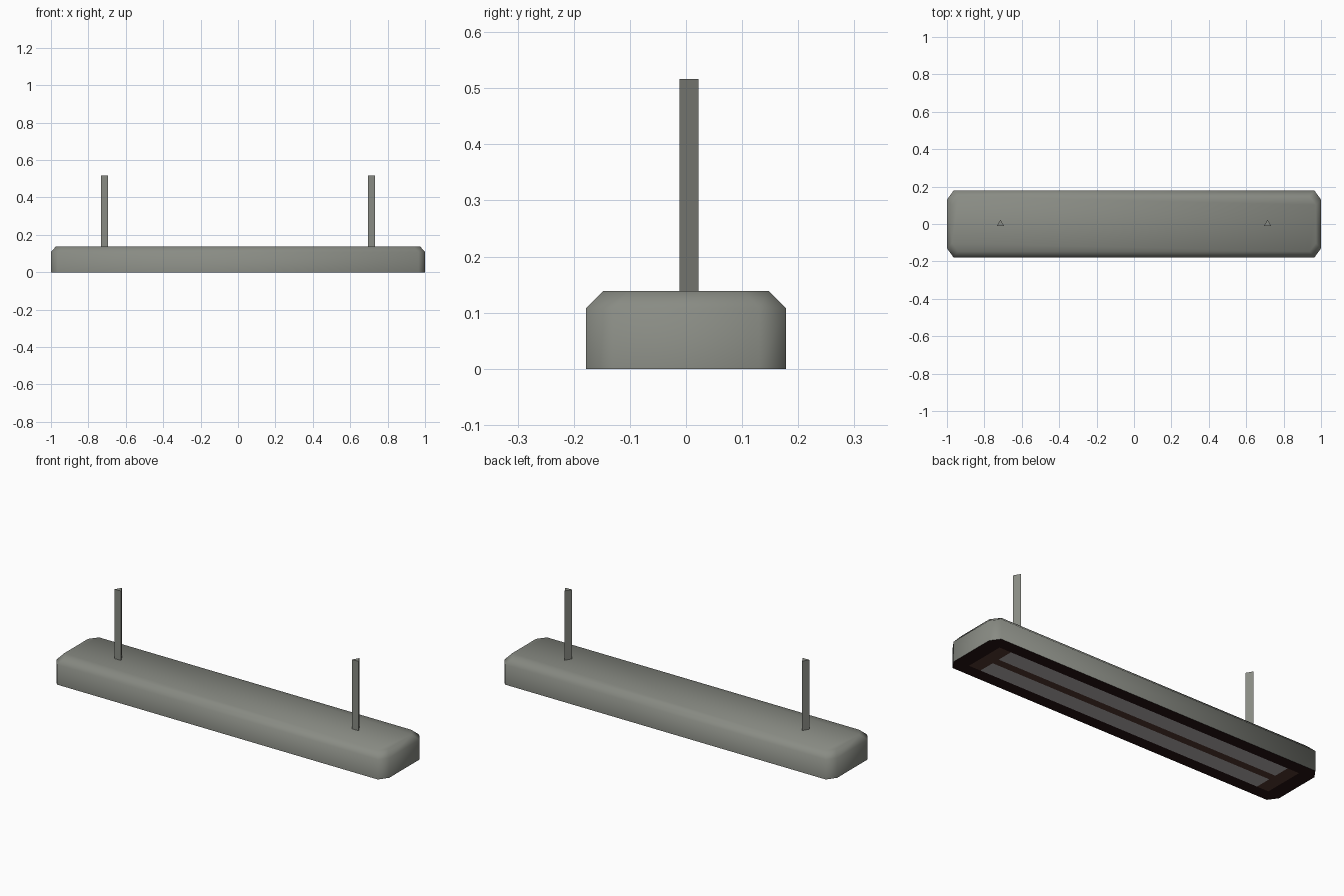
import bpy, bmesh, math
from mathutils import Vector

if "Cube" in bpy.data.objects:
    bpy.data.objects.remove(bpy.data.objects["Cube"])


def material(name, rgb):
    m = bpy.data.materials.new(name)
    m.diffuse_color = (*rgb, 1.0)
    m.use_nodes = True
    m.node_tree.nodes["Principled BSDF"].inputs["Base Color"].default_value = m.diffuse_color
    return m


METAL = material("grey_metal", (0.25, 0.26, 0.23))
RIM = material("dark_rim", (0.018, 0.006, 0.006))
BROWN = material("brown_reflector", (0.085, 0.038, 0.028))
TUBE = material("pale_tube", (0.46, 0.43, 0.44))


def finish(name, bm, mats):
    me = bpy.data.meshes.new(name)
    bm.to_mesh(me)
    bm.free()
    for m in mats:
        me.materials.append(m)
    ob = bpy.data.objects.new(name, me)
    bpy.context.collection.objects.link(ob)
    return ob


def octagon(bm, hx, hy, cx, cy, z):
    """Rectangle with cut corners, counter-clockwise seen from above."""
    pts = [(hx, -hy + cy), (hx, hy - cy), (hx - cx, hy), (-hx + cx, hy),
           (-hx, hy - cy), (-hx, -hy + cy), (-hx + cx, -hy), (hx - cx, -hy)]
    return [bm.verts.new((x, y, z)) for x, y in pts]


# Housing: straight sides, chamfered shoulder, open underneath
bm = bmesh.new()
rings = [octagon(bm, 1.0, 0.178, 0.035, 0.048, 0.0),
         octagon(bm, 1.0, 0.178, 0.035, 0.048, 0.108),
         octagon(bm, 0.973, 0.147, 0.035, 0.045, 0.139)]
for a, b in zip(rings, rings[1:]):
    for i in range(8):
        j = (i + 1) % 8
        bm.faces.new((a[i], a[j], b[j], b[i]))
bm.faces.new(rings[-1])
for f in bm.faces:
    f.smooth = True
finish("housing", bm, [METAL])

# Underside: dark rim, brown reflector and two pale tubes as cut faces
bm = bmesh.new()
bm.faces.new(reversed(octagon(bm, 1.0, 0.178, 0.035, 0.048, 0.0)))
cuts = [("x", v) for v in (0.85, 0.92)] + [("y", v) for v in (0.022, 0.112)]
for axis, v in cuts:
    for s in (-1, 1):
        n = Vector((1, 0, 0)) if axis == "x" else Vector((0, 1, 0))
        bmesh.ops.bisect_plane(bm, geom=bm.verts[:] + bm.edges[:] + bm.faces[:],
                               plane_co=n * v * s, plane_no=n)
for f in bm.faces:
    c = f.calc_center_median()
    x, y = abs(c.x), abs(c.y)
    if x > 0.92 or y > 0.112:
        f.material_index = 0
    elif x > 0.85 or y < 0.022:
        f.material_index = 1
    else:
        f.material_index = 2
finish("underside", bm, [RIM, BROWN, TUBE])

# Hanging rods: three-sided prisms with the flat side facing the front
for side, x in (("left", -0.714), ("right", 0.714)):
    bm = bmesh.new()
    r, z0, z1 = 0.0225, 0.138, 0.516
    low, high = [[bm.verts.new((x + r * math.cos(math.radians(90 + 120 * k)),
                                r * math.sin(math.radians(90 + 120 * k)), z))
                  for k in range(3)] for z in (z0, z1)]
    for i in range(3):
        j = (i + 1) % 3
        bm.faces.new((low[i], low[j], high[j], high[i]))
    bm.faces.new(high)
    bm.faces.new(reversed(low))
    finish(side + "_hanging_rod", bm, [METAL])
